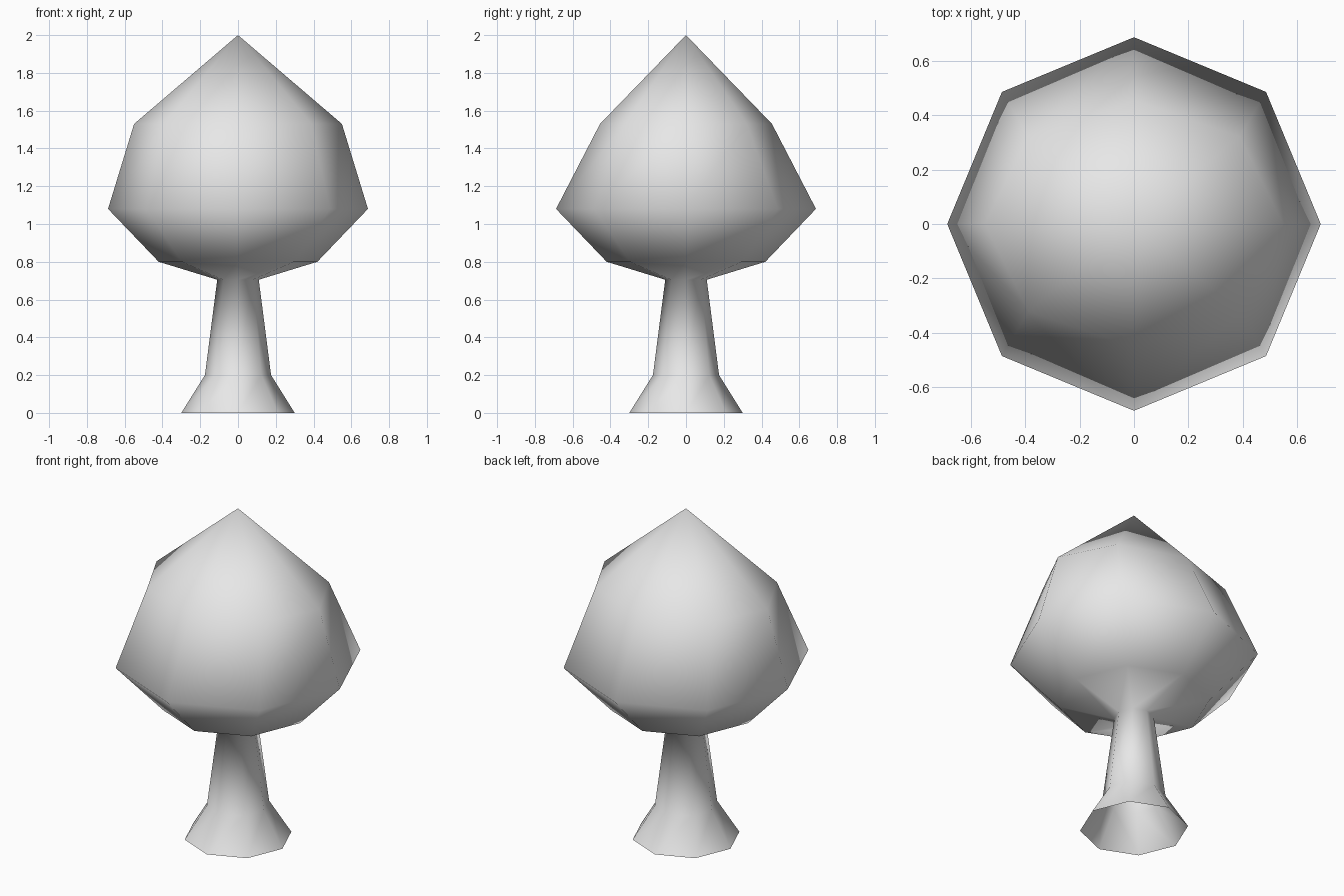
import bpy
import bmesh
from math import sin, cos, tau

cube = bpy.data.objects.get("Cube")
if cube:
    bpy.data.objects.remove(cube, do_unlink=True)

SIDES = 8

# Profile from the flared root to the crown: (x radius, y radius, height)
PROFILE = [
    (0.30, 0.30, 0.0),    # root flare, open below
    (0.175, 0.175, 0.20),
    (0.11, 0.11, 0.705),  # trunk meets crown
    (0.42, 0.42, 0.80),
    (0.688, 0.688, 1.08), # widest part of crown
    (0.55, 0.455, 1.53),  # oval shoulder
]
TIP = (0, 0, 2.0)

# Plain grey material
grey = bpy.data.materials.new("plain_grey")
grey.use_nodes = True
colour = (0.8, 0.8, 0.8, 1)
grey.diffuse_color = colour
grey.node_tree.nodes["Principled BSDF"].inputs["Base Color"].default_value = colour

# Trunk and crown as one continuous skin
bm = bmesh.new()
rings = []
for rx, ry, z in PROFILE:
    angles = [tau * i / SIDES for i in range(SIDES)]
    rings.append([bm.verts.new((rx * cos(a), ry * sin(a), z)) for a in angles])

for low, high in zip(rings, rings[1:]):
    for i in range(SIDES):
        j = (i + 1) % SIDES
        bm.faces.new((low[i], low[j], high[j], high[i]))

# Pointed top
tip = bm.verts.new(TIP)
for i in range(SIDES):
    bm.faces.new((rings[-1][i], rings[-1][(i + 1) % SIDES], tip))

for face in bm.faces:
    face.smooth = True

mesh = bpy.data.meshes.new("tree")
bm.to_mesh(mesh)
bm.free()
mesh.materials.append(grey)
tree = bpy.data.objects.new("tree", mesh)
bpy.context.collection.objects.link(tree)
